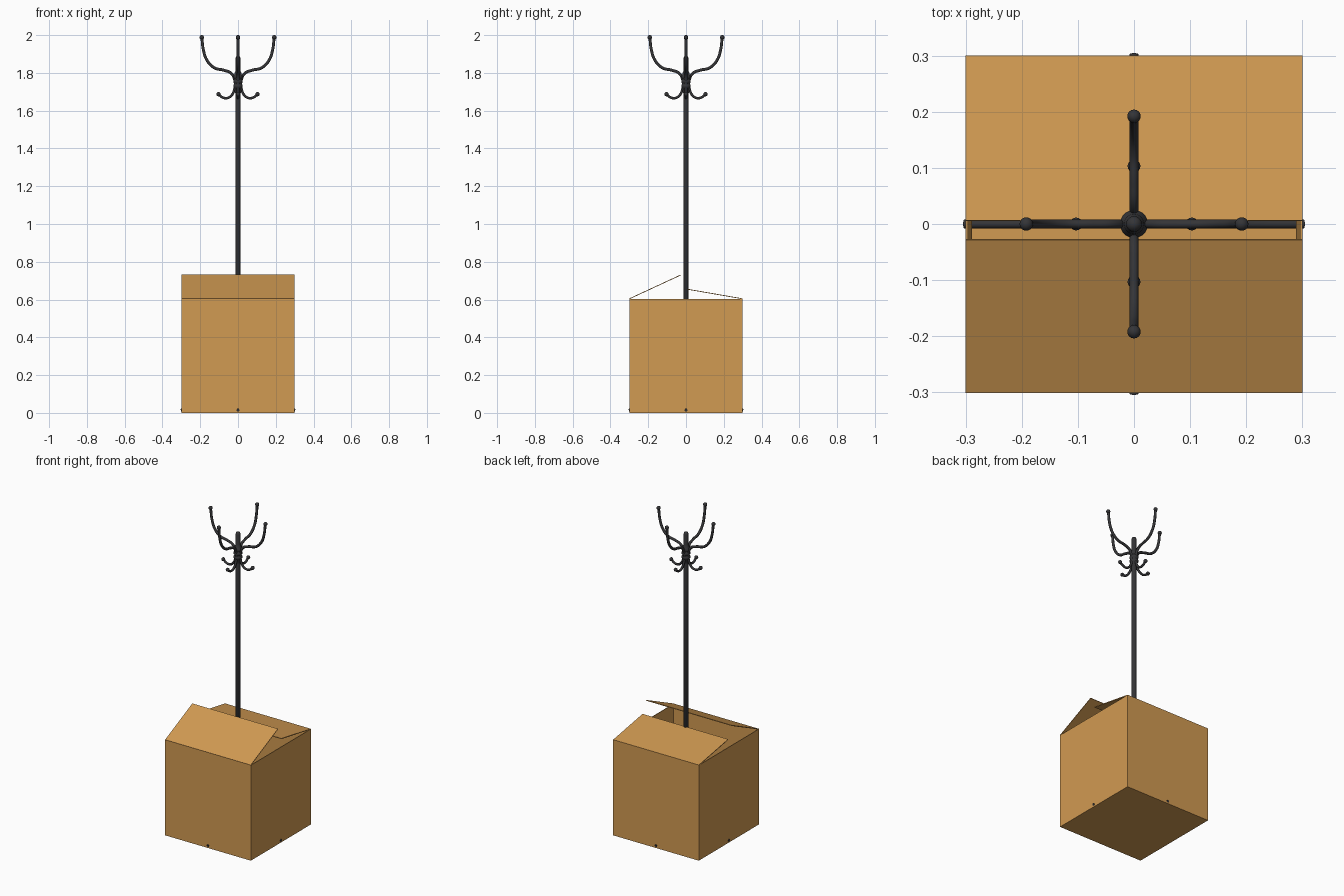
import bpy, bmesh, math
from mathutils import Matrix, Vector

cube = bpy.data.objects.get("Cube")
if cube:
    bpy.data.objects.remove(cube, do_unlink=True)


def make_material(name, colour):
    mat = bpy.data.materials.new(name)
    mat.use_nodes = True
    mat.diffuse_color = (*colour, 1)
    mat.node_tree.nodes["Principled BSDF"].inputs["Base Color"].default_value = (*colour, 1)
    return mat


CARDBOARD = make_material("cardboard", (0.64, 0.325, 0.085))
METAL = make_material("dark_metal", (0.035, 0.035, 0.038))


def add_object(name, mesh, mat, smooth=False):
    obj = bpy.data.objects.new(name, mesh)
    bpy.context.collection.objects.link(obj)
    mesh.materials.clear()
    mesh.materials.append(mat)
    mesh.polygons.foreach_set("use_smooth", [smooth] * len(mesh.polygons))
    return obj


def from_bmesh(name, bm, mat, smooth=False):
    mesh = bpy.data.meshes.new(name)
    bm.to_mesh(mesh)
    bm.free()
    return add_object(name, mesh, mat, smooth)


def thicken(obj, offset):
    mod = obj.modifiers.new("thickness", "SOLIDIFY")
    mod.thickness = 0.004
    mod.offset = offset


def flap(name, corners):
    bm = bmesh.new()
    bm.faces.new([bm.verts.new(c) for c in corners])
    thicken(from_bmesh(name, bm, CARDBOARD), 0)


def ball(name, centre, radius):
    bm = bmesh.new()
    bmesh.ops.create_uvsphere(bm, u_segments=16, v_segments=10, radius=radius,
                              matrix=Matrix.Translation(centre))
    from_bmesh(name, bm, METAL, True)


def lathe(name, profile, steps=20):
    """Spin a (radius, height) profile around the z axis."""
    bm = bmesh.new()
    verts = [bm.verts.new((r, 0, z)) for r, z in profile]
    edges = [bm.edges.new(pair) for pair in zip(verts, verts[1:])]
    bmesh.ops.spin(bm, geom=verts + edges, cent=(0, 0, 0), axis=(0, 0, 1),
                   angle=math.tau, steps=steps)
    bmesh.ops.remove_doubles(bm, verts=bm.verts, dist=0.0001)
    bmesh.ops.recalc_face_normals(bm, faces=bm.faces)
    from_bmesh(name, bm, METAL, True)


def tube(name, path, radius, angle):
    """Sweep a round tube along a (distance, height) path turned around the pole."""
    curve = bpy.data.curves.new(name, "CURVE")
    curve.dimensions = "3D"
    curve.bevel_depth = radius
    curve.bevel_resolution = 3
    curve.resolution_u = 6
    curve.use_fill_caps = True
    spline = curve.splines.new("BEZIER")
    spline.bezier_points.add(len(path) - 1)
    for point, (d, z) in zip(spline.bezier_points, path):
        point.co = (d * math.cos(angle), d * math.sin(angle), z)
        point.handle_left_type = point.handle_right_type = "AUTO"
    temp = bpy.data.objects.new("temp", curve)
    bpy.context.collection.objects.link(temp)
    bpy.context.view_layer.update()
    mesh = bpy.data.meshes.new_from_object(
        temp.evaluated_get(bpy.context.evaluated_depsgraph_get()))
    bpy.data.objects.remove(temp)
    add_object(name, mesh, METAL, True)


# Open cardboard box
H, TOP = 0.3, 0.604
bm = bmesh.new()
bmesh.ops.create_cube(bm, size=1, matrix=Matrix.Translation((0, 0, TOP / 2))
                      @ Matrix.Diagonal((2 * H, 2 * H, TOP, 1)))
lid = [f for f in bm.faces if f.normal.z > 0.9]
bmesh.ops.delete(bm, geom=lid, context="FACES_ONLY")
thicken(from_bmesh("box", bm, CARDBOARD), -1)

# Raised front and back flaps
flap("front_flap", [(-H, -H, TOP), (H, -H, TOP), (H, -0.028, 0.73), (-H, -0.028, 0.73)])
flap("back_flap", [(H, H, TOP), (-H, H, TOP), (-H, 0.006, 0.655), (H, 0.006, 0.655)])

# Side flaps tucked down inside the box
for side, s in (("left", 1), ("right", -1)):
    flap(side + "_flap", [(s * 0.298, -0.294, TOP), (s * 0.298, 0.294, TOP),
                          (s * 0.291, 0.294, 0.305), (s * 0.291, -0.294, 0.305)])

# Pole with a rounded tip
lathe("pole", [(0, 0.05), (0.014, 0.055), (0.014, 1.875), (0.011, 1.885), (0, 1.89)])

# Ringed collar holding the hooks
collar = [(0.013, 1.69), (0.018, 1.70)]
for z in (1.73, 1.755, 1.78):
    collar += [(0.019, z - 0.011), (0.025, z - 0.005), (0.025, z + 0.005), (0.019, z + 0.011)]
collar += [(0.018, 1.80), (0.013, 1.81)]
lathe("collar", collar)

# Four upper arms, lower hooks and legs
UPPER = [(0.015, 1.71), (0.017, 1.76), (0.035, 1.797), (0.075, 1.814),
         (0.125, 1.827), (0.165, 1.868), (0.184, 1.925), (0.191, 1.985)]
LOWER = [(0.015, 1.78), (0.018, 1.72), (0.035, 1.68), (0.062, 1.666), (0.085, 1.672), (0.102, 1.686)]
LEG = [(0.012, 0.22), (0.04, 0.14), (0.11, 0.075), (0.2, 0.035), (0.303, 0.014)]
for i, side in enumerate(("left", "back", "right", "front")):
    angle = i * math.pi / 2
    way = Vector((math.cos(angle), math.sin(angle), 0))
    tube(side + "_upper_arm", UPPER, 0.008, angle)
    ball(side + "_upper_knob", way * 0.192 + Vector((0, 0, 1.988)), 0.012)
    tube(side + "_lower_hook", LOWER, 0.007, angle)
    ball(side + "_lower_knob", way * 0.103 + Vector((0, 0, 1.687)), 0.0115)
    tube(side + "_leg", LEG, 0.008, angle)
